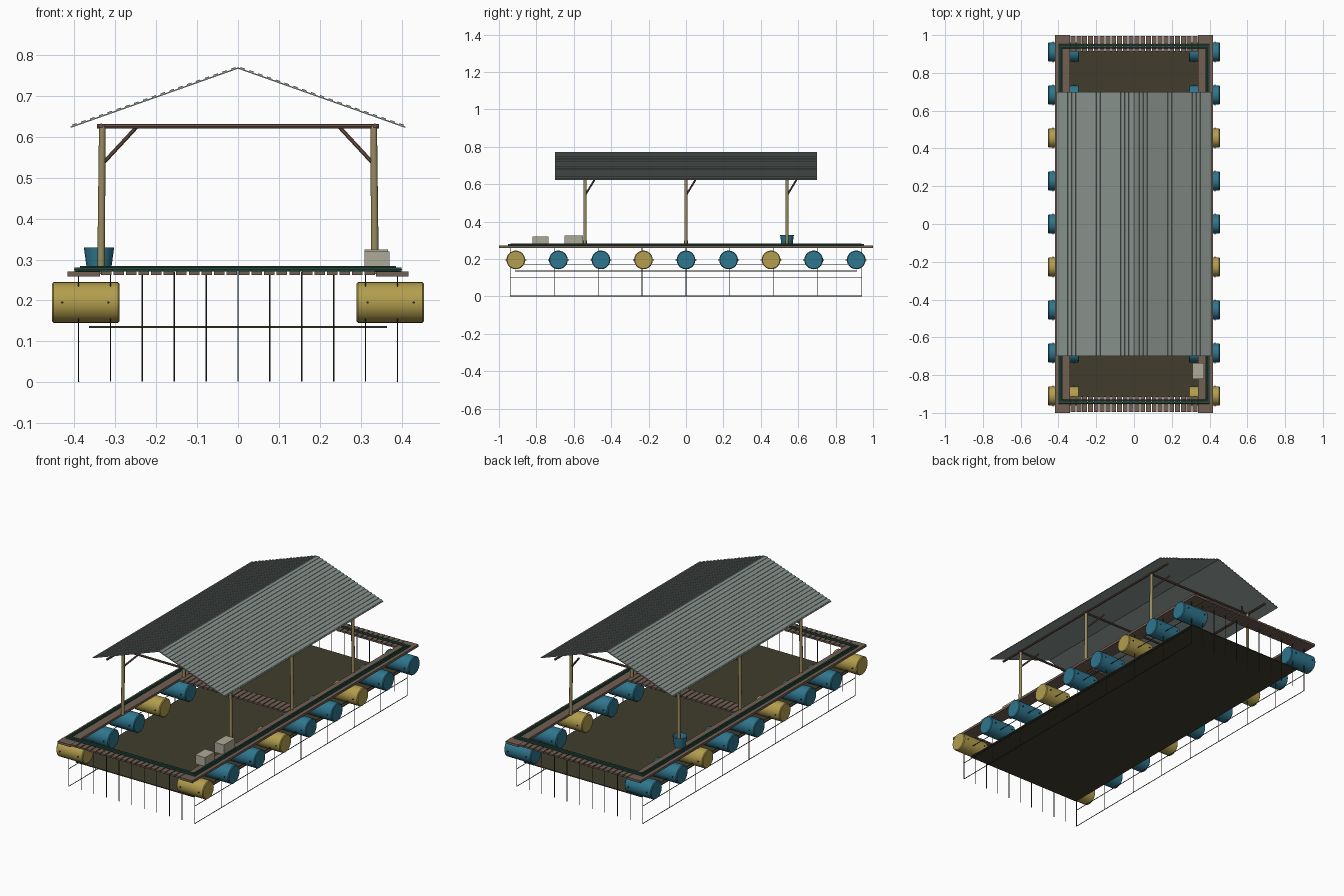
import bpy, bmesh, math
from mathutils import Vector, Matrix

if "Cube" in bpy.data.objects:
    bpy.data.objects.remove(bpy.data.objects["Cube"])


def material(name, rgb):
    m = bpy.data.materials.new(name)
    m.diffuse_color = (*rgb, 1)
    m.use_nodes = True
    m.node_tree.nodes["Principled BSDF"].inputs["Base Color"].default_value = m.diffuse_color
    return m


BLUE = material("barrel blue", (0.028, 0.18, 0.27))
YELLOW = material("barrel yellow", (0.45, 0.34, 0.075))
WOOD = material("deck wood", (0.17, 0.115, 0.088))
BEAM = material("beam wood", (0.14, 0.08, 0.062))
BAMBOO = material("bamboo", (0.31, 0.26, 0.115))
TIN = material("roof tin", (0.24, 0.28, 0.26))
GREEN = material("rail green", (0.022, 0.095, 0.065))
NET = material("net olive", (0.052, 0.046, 0.026))
ROPE = material("rope dark", (0.03, 0.042, 0.038))
CRATE = material("crate cream", (0.42, 0.40, 0.31))


def finish(bm, name, mat, smooth=False):
    bmesh.ops.recalc_face_normals(bm, faces=bm.faces)
    me = bpy.data.meshes.new(name)
    bm.to_mesh(me)
    bm.free()
    me.materials.append(mat)
    ob = bpy.data.objects.new(name, me)
    bpy.context.collection.objects.link(ob)
    if smooth:
        bpy.ops.object.select_all(action='DESELECT')
        bpy.context.view_layer.objects.active = ob
        ob.select_set(True)
        bpy.ops.object.shade_smooth_by_angle(angle=math.radians(40))
    return ob


def add_box(bm, lo, hi, rot=None):
    lo, hi = Vector(lo), Vector(hi)
    mat = Matrix.Translation((lo + hi) / 2) @ Matrix.Diagonal((*(hi - lo), 1))
    bmesh.ops.create_cube(bm, size=1, matrix=(rot @ mat) if rot else mat)


def add_tube(bm, a, b, r1, r2=None, sides=8):
    a, b = Vector(a), Vector(b)
    d = b - a
    m = Matrix.Translation((a + b) / 2) @ d.to_track_quat('Z', 'Y').to_matrix().to_4x4()
    bmesh.ops.create_cone(bm, cap_ends=True, segments=sides, radius1=r1,
                          radius2=r1 if r2 is None else r2, depth=d.length, matrix=m)


# Floating barrels with lashing pins
pins = bmesh.new()
for side in (-1, 1):
    for i in range(9):
        y = -0.91 + i * 0.2275
        bm = bmesh.new()
        xs = [(0.29, 0.046), (0.294, 0.05), (0.451, 0.05), (0.455, 0.046)]
        for (x0, r0), (x1, r1) in zip(xs, xs[1:]):
            add_tube(bm, (side * x0, y, 0.195), (side * x1, y, 0.195), r0, r1, 28)
        # drop the inner caps and weld the three sections
        inner = [f for f in bm.faces if len(f.verts) > 4
                 and 0.292 < abs(f.calc_center_median().x) < 0.453]
        bmesh.ops.delete(bm, geom=inner, context='FACES_ONLY')
        bmesh.ops.remove_doubles(bm, verts=bm.verts, dist=0.0005)
        finish(bm, "barrel", YELLOW if i % 3 == 0 else BLUE, True)
        for x in (0.317, 0.43):
            add_tube(pins, (side * x, y - 0.056, 0.195), (side * x, y + 0.056, 0.195), 0.003, sides=6)
finish(pins, "barrel_pins", ROPE)

# Side walkways
bm = bmesh.new()
for side in (-1, 1):
    x0, x1 = sorted((side * 0.338, side * 0.417))
    add_box(bm, (x0, -1, 0.258), (x1, 1, 0.271))
finish(bm, "side_walkways", WOOD)

# Planked walkways at both ends and across the middle
bm = bmesh.new()
pitch = 0.676 / 22
for y0, y1 in ((-0.995, -0.91), (-0.045, 0.045), (0.91, 0.995)):
    for i in range(22):
        x = -0.338 + i * pitch
        add_box(bm, (x + 0.0025, y0, 0.262), (x + pitch - 0.0025, y1, 0.272))
finish(bm, "cross_planks", WOOD)

# Double green rail around the deck
bm = bmesh.new()
for x, y, z in ((0.396, 0.947, 0.276), (0.383, 0.935, 0.279)):
    for s in (-1, 1):
        add_tube(bm, (s * x, -y - 0.004, z), (s * x, y + 0.004, z), 0.005)
        add_tube(bm, (-x - 0.004, s * y, z), (x + 0.004, s * y, z), 0.005)
finish(bm, "deck_rail", GREEN, True)

# Net floor
bm = bmesh.new()
add_box(bm, (-0.365, -0.915, 0.133), (0.365, 0.915, 0.138))
finish(bm, "net_floor", NET)

# Hanging net ropes
bm = bmesh.new()
for s in (-1, 1):
    for i in range(11):
        x = -0.39 + i * 0.078
        add_tube(bm, (x, s * 0.94, 0.002), (x, s * 0.94, 0.27), 0.0017, sides=5)
    for i in range(1, 8):
        y = -0.94 + i * 0.235
        add_tube(bm, (s * 0.39, y, 0.002), (s * 0.39, y, 0.265), 0.0017, sides=5)
    for z in (0.002, 0.1, 0.172):
        add_tube(bm, (s * 0.39, -0.94, z), (s * 0.39, 0.94, z), 0.002, sides=5)
finish(bm, "net_ropes", ROPE)

# Bamboo posts, beams and braces
posts, beams = bmesh.new(), bmesh.new()
for y in (-0.54, 0, 0.54):
    for s in (-1, 1):
        add_tube(posts, (s * 0.335, y, 0.265), (s * 0.332, y, 0.628), 0.0095, 0.008, 12)
        add_tube(beams, (s * 0.326, y, 0.54), (s * 0.25, y + 0.05, 0.622), 0.005)
    add_tube(beams, (-0.345, y, 0.626), (0.345, y, 0.626), 0.006)
for s in (-1, 1):
    add_tube(beams, (s * 0.335, -0.68, 0.627), (s * 0.335, 0.68, 0.627), 0.006)
finish(posts, "roof_posts", BAMBOO, True)
finish(beams, "roof_beams", BEAM, True)

# Ribbed tin roof, two slopes
run, rise = 0.41, 0.145
length = math.hypot(run, rise)
bm = bmesh.new()
for s in (-1, 1):
    tilt = Matrix.Translation((0, 0, 0.77)) @ Matrix.Rotation(s * math.atan2(rise, run), 4, 'Y')
    x0, x1 = sorted((0, s * length))
    add_box(bm, (x0, -0.7, -0.003), (x1, 0.7, 0), tilt)
    step = length / 19
    for i in range(19):
        a, b = sorted((s * (i + 0.25) * step, s * (i + 0.75) * step))
        add_box(bm, (a, -0.7, 0), (b, 0.7, 0.003), tilt)
finish(bm, "roof", TIN)

# Feed crates
bm = bmesh.new()
add_box(bm, (0.31, -0.82, 0.27), (0.37, -0.735, 0.32))
add_box(bm, (0.31, -0.65, 0.27), (0.367, -0.55, 0.325))
finish(bm, "feed_crates", CRATE)

# Open bucket
bm = bmesh.new()
add_tube(bm, (-0.34, 0.54, 0.271), (-0.34, 0.54, 0.329), 0.029, 0.037, 20)
top = max(bm.faces, key=lambda f: f.calc_center_median().z)
bmesh.ops.inset_individual(bm, faces=[top], thickness=0.003)
bmesh.ops.translate(bm, verts=top.verts, vec=(0, 0, -0.045))
bmesh.ops.scale(bm, verts=top.verts, vec=(0.8, 0.8, 1),
                space=Matrix.Translation((0.34, -0.54, 0)))
finish(bm, "bucket", BLUE, True)
